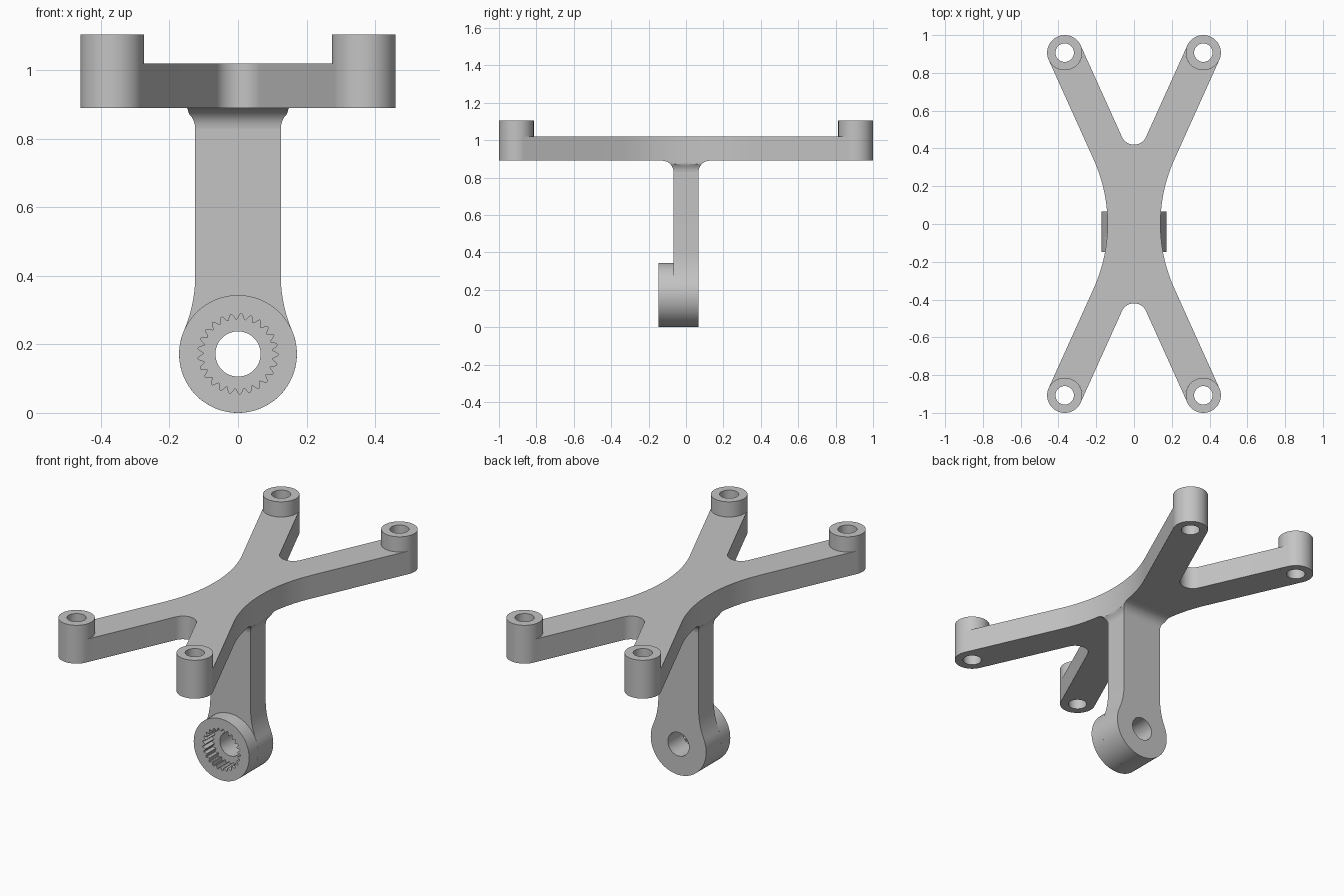
import bpy, bmesh, math
from math import sin, cos, sqrt, pi

if "Cube" in bpy.data.objects:
    bpy.data.objects.remove(bpy.data.objects["Cube"])

grey = bpy.data.materials.new("plain_grey")
grey.diffuse_color = (0.55, 0.55, 0.55, 1)
grey.use_nodes = True
grey.node_tree.nodes["Principled BSDF"].inputs["Base Color"].default_value = grey.diffuse_color

BOSS_X, BOSS_Y, BOSS_R = 0.367, 0.907, 0.093   # corner bosses
A = math.radians(24.3)                          # arm angle from the y axis
WAIST = 0.14                                    # half width of plate at its middle
EYE_Z, EYE_R = 0.172, 0.172                     # hub at the bottom of the stem
STEM_X, STEM_Y = 0.125, 0.067
Z0, Z1, FILLET = 0.89, 1.02, 0.06


def arc(cx, cy, r, a0, a1, n):
    return [(cx + r * cos(a0 + (a1 - a0) * i / n), cy + r * sin(a0 + (a1 - a0) * i / n))
            for i in range(n + 1)]


def circle(cx, cy, r, n=48):
    return arc(cx, cy, r, 0, 2 * pi, n)[:-1]


def finish(name, bm):
    bmesh.ops.recalc_face_normals(bm, faces=bm.faces)
    mesh = bpy.data.meshes.new(name)
    bm.to_mesh(mesh)
    bm.free()
    mesh.materials.append(grey)
    ob = bpy.data.objects.new(name, mesh)
    bpy.context.collection.objects.link(ob)
    bpy.ops.object.select_all(action='DESELECT')
    ob.select_set(True)
    bpy.context.view_layer.objects.active = ob
    bpy.ops.object.shade_smooth_by_angle(angle=math.radians(30))
    return ob


def prism(name, loops, lo, hi, along_y=False):
    """Extrude an outline with holes along z, or along y for x-z outlines."""
    bm = bmesh.new()
    edges = []
    for loop in loops:
        vs = [bm.verts.new((u, lo, v) if along_y else (u, v, lo)) for u, v in loop]
        edges += [bm.edges.new((vs[i - 1], vs[i])) for i in range(len(vs))]
    bmesh.ops.triangle_fill(bm, use_beauty=True, use_dissolve=False, edges=edges)
    out = bmesh.ops.extrude_face_region(bm, geom=bm.faces[:])
    top = [g for g in out["geom"] if isinstance(g, bmesh.types.BMVert)]
    bmesh.ops.translate(bm, verts=top, vec=(0, hi - lo, 0) if along_y else (0, 0, hi - lo))
    return finish(name, bm)


# X-shaped plate: one quarter outline, mirrored to four
nx, ny = cos(A), -sin(A)                        # outward normal of the arm's outer side
outer = (BOSS_X + BOSS_R * nx, BOSS_Y + BOSS_R * ny)
line_x = outer[0] - outer[1] * math.tan(A)      # where the outer side meets y = 0
SIDE_R = nx * (WAIST - line_x) / (1 - nx)
apex = BOSS_Y + BOSS_R * sin(A) - (BOSS_X - BOSS_R * nx) / math.tan(A)
notch_r = (0.42 - apex) / (1 / sin(A) - 1)
notch_y = 0.42 + notch_r

quarter = arc(WAIST + SIDE_R, 0, SIDE_R, pi, pi - A, 14)            # waist curve
quarter += arc(BOSS_X, BOSS_Y, BOSS_R, -A, -A - pi, 24)             # seat round the boss
quarter += arc(0, notch_y, notch_r, -A, -pi / 2, 10)                # notch between arms
left = [(-x, y) for x, y in reversed(quarter[:-1])]
half = quarter + left
outline = half + [(x, -y) for x, y in reversed(half[1:-1])]
prism("cross_plate", [outline], Z0, Z1)

# Four corner bosses with through holes
for sx in (-1, 1):
    for sy in (-1, 1):
        c = (sx * BOSS_X, sy * BOSS_Y)
        prism("corner_boss", [circle(*c, BOSS_R), circle(*c, 0.049, 40)], Z0, 1.105)

# Stem flaring into the round hub
flare_z = 0.40
d = flare_z - EYE_Z
FR = (STEM_X ** 2 + d ** 2 - EYE_R ** 2) / (2 * (EYE_R - STEM_X))
ta = math.atan2(d, STEM_X + FR)                 # tangent point angle on the hub
right = arc(0, EYE_Z, EYE_R, -pi / 2, ta, 28)
right += arc(STEM_X + FR, flare_z, FR, pi + ta, pi, 10)[1:]
right.append((STEM_X, Z0 - FILLET))
stem = right + [(-x, z) for x, z in reversed(right[1:])]
prism("stem", [stem, circle(0, EYE_Z, 0.066)], -STEM_Y, STEM_Y, True)

# Hub collar with a toothed socket
teeth, n = 25, 200
socket = []
for i in range(n):
    a = 2 * pi * i / n
    r = 0.109 + 0.009 * cos(teeth * a + pi / 8)
    socket.append((r * cos(a), EYE_Z + r * sin(a)))
prism("toothed_collar", [circle(0, EYE_Z, EYE_R, 64), socket], -0.147, -STEM_Y, True)

# Fillet between stem and plate, trimmed to the plate's waist
bm = bmesh.new()
rings = []
for k in range(9):
    t = pi / 2 * k / 8
    off, z = FILLET * (1 - cos(t)), Z0 - FILLET + FILLET * sin(t)
    hy = STEM_Y + off
    side = []
    for i in range(17):
        y = hy * (i / 8 - 1)
        limit = WAIST + SIDE_R - sqrt(SIDE_R ** 2 - y * y)
        side.append((min(STEM_X + off, limit), y))
    ring = side + [(-x, y) for x, y in reversed(side)]
    rings.append([bm.verts.new((x, y, z)) for x, y in ring])
for a, b in zip(rings, rings[1:]):
    for i in range(len(a)):
        bm.faces.new((a[i - 1], a[i], b[i], b[i - 1]))
finish("stem_fillet", bm)
